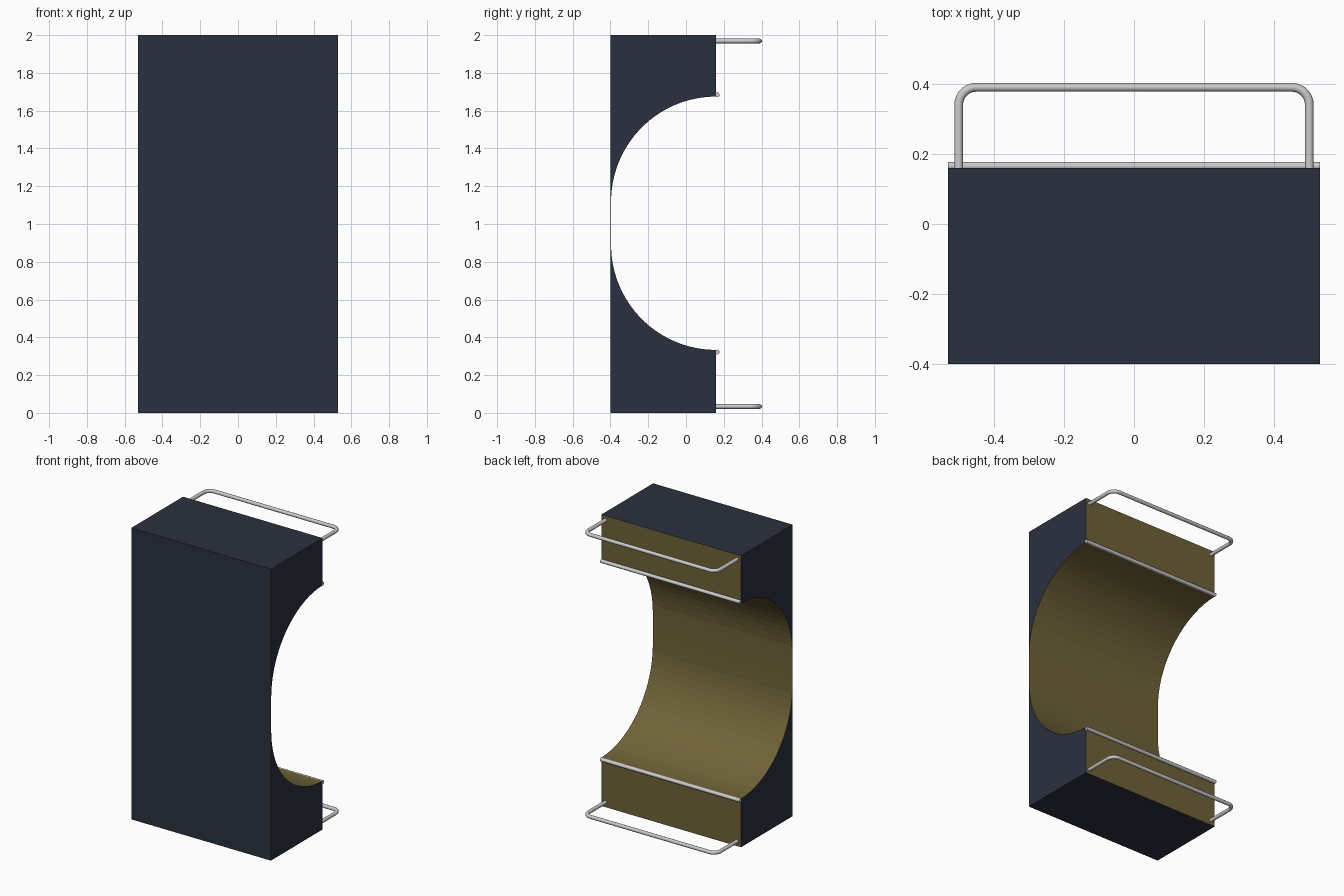
import bpy, bmesh, math

if "Cube" in bpy.data.objects:
    bpy.data.objects.remove(bpy.data.objects["Cube"])

W = 0.53            # half width
FRONT, BACK = -0.40, 0.16
WALL = 0.003        # thinnest wall behind the recess
ZM = 1.004          # middle of the recess


def material(name, rgb):
    m = bpy.data.materials.new(name)
    m.diffuse_color = (*rgb, 1)
    m.use_nodes = True
    m.node_tree.nodes["Principled BSDF"].inputs["Base Color"].default_value = m.diffuse_color
    return m


dark = material("dark_shell", (0.024, 0.030, 0.050))
gold = material("gold_lining", (0.16, 0.125, 0.04))

# Body side profile (y, z): block with a wide rounded recess at the back
R = BACK - FRONT - WALL
HALF = 0.671
N = 18
lower = [(BACK - R * math.sin(math.pi / 2 * i / N),
          ZM - HALF + R * (1 - math.cos(math.pi / 2 * i / N))) for i in range(N + 1)]
upper = [(y, 2 * ZM - z) for y, z in reversed(lower)]
profile = [(FRONT, 0), (BACK, 0)] + lower + upper + [(BACK, 2), (FRONT, 2)]

bm = bmesh.new()
left = [bm.verts.new((-W, y, z)) for y, z in profile]
right = [bm.verts.new((W, y, z)) for y, z in profile]
bm.faces.new(left)
bm.faces.new(right[::-1])
n = len(profile)
for i in range(n):
    j = (i + 1) % n
    f = bm.faces.new((left[i], right[i], right[j], left[j]))
    # everything between the bottom and top faces on the back side is lining
    f.material_index = 1 if 1 <= i <= n - 3 else 0
bmesh.ops.recalc_face_normals(bm, faces=bm.faces)
me = bpy.data.meshes.new("body")
bm.to_mesh(me)
bm.free()
me.materials.append(dark)
me.materials.append(gold)
body = bpy.data.objects.new("body", me)
bpy.context.collection.objects.link(body)


def tube(name, pts, radius):
    """Round capped tube along a path, turned into a mesh."""
    cu = bpy.data.curves.new(name, 'CURVE')
    cu.dimensions = '3D'
    cu.bevel_depth = radius
    cu.bevel_resolution = 4
    cu.use_fill_caps = True
    sp = cu.splines.new('POLY')
    sp.points.add(len(pts) - 1)
    for p, co in zip(sp.points, pts):
        p.co = (*co, 1)
    ob = bpy.data.objects.new(name, cu)
    bpy.context.collection.objects.link(ob)
    bpy.ops.object.select_all(action='DESELECT')
    ob.select_set(True)
    bpy.context.view_layer.objects.active = ob
    bpy.ops.object.convert(target='MESH')
    bpy.ops.object.shade_smooth_by_angle(angle=math.radians(35))
    return bpy.context.object


# U-shaped handle path with rounded corners
HX, HY, CR = 0.50, 0.39, 0.05
corner = [(HX - CR + CR * math.cos(math.pi / 2 * i / 8),
           HY - CR + CR * math.sin(math.pi / 2 * i / 8)) for i in range(9)]
half = [(HX, BACK - 0.01)] + corner
loop = half + [(-x, y) for x, y in reversed(half)]

for side, hz, rz in (("bottom", 0.034, 0.322), ("top", 1.969, 1.684)):
    tube(side + "_handle", [(x, y, hz) for x, y in loop], 0.0125)
    # Edge trim along the lip of the recess
    tube(side + "_edge_trim", [(-W, 0.165, rz), (W, 0.165, rz)], 0.0125)

# Smooth the recess, keep the block edges sharp
bpy.ops.object.select_all(action='DESELECT')
body.select_set(True)
bpy.context.view_layer.objects.active = body
bpy.ops.object.shade_smooth_by_angle(angle=math.radians(3))
